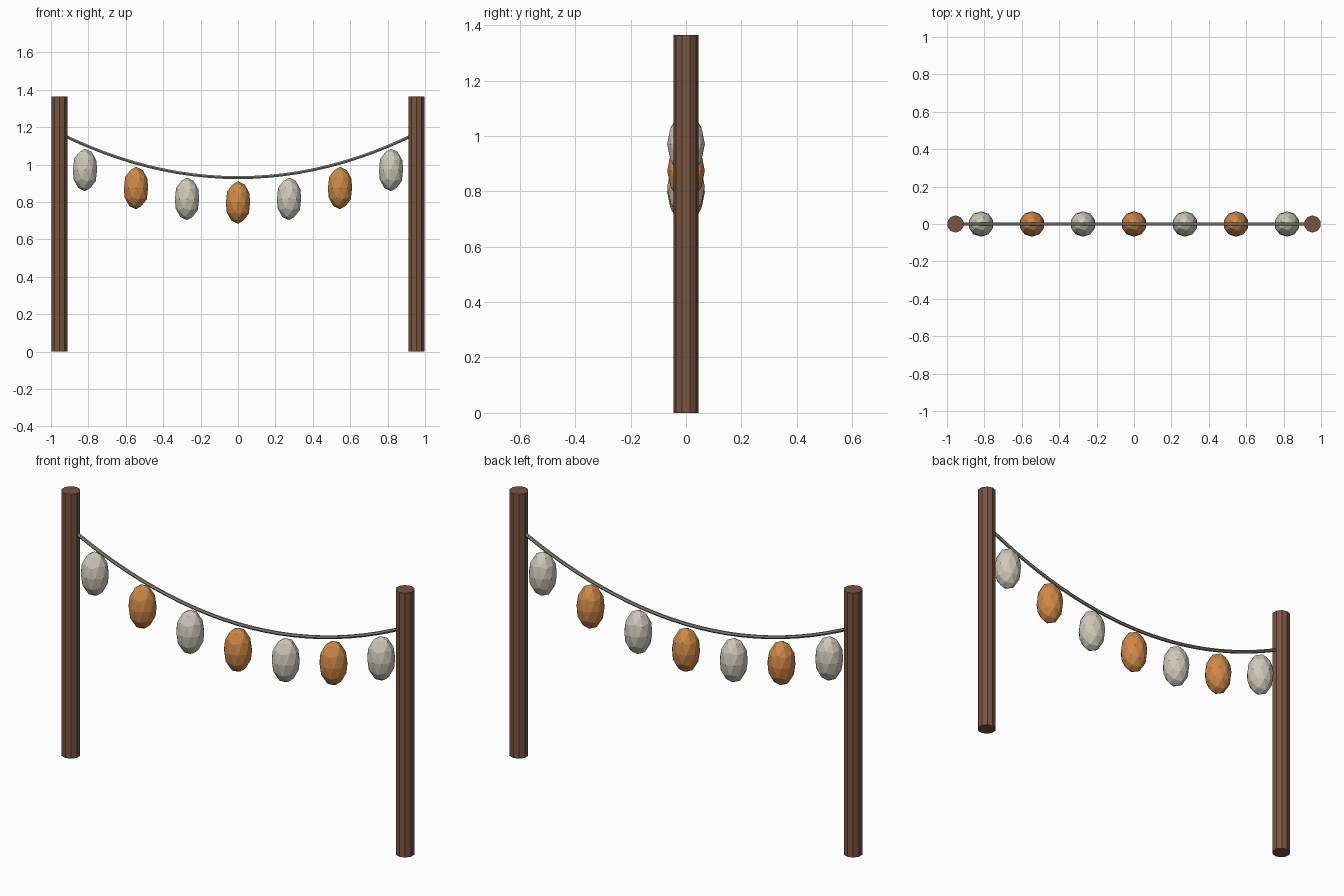
import bpy
import math

old = bpy.data.objects.get("Cube")
if old:
    bpy.data.objects.remove(old, do_unlink=True)


def make_material(name, color):
    mat = bpy.data.materials.new(name)
    mat.use_nodes = True
    mat.diffuse_color = (*color, 1)
    mat.node_tree.nodes["Principled BSDF"].inputs["Base Color"].default_value = (*color, 1)
    return mat


wood = make_material("brown wood", (0.19, 0.09, 0.05))
rope_grey = make_material("rope grey", (0.26, 0.24, 0.20))
cream = make_material("cream paper", (0.62, 0.58, 0.48))
orange = make_material("orange paper", (0.62, 0.25, 0.06))

POST_X, POST_R, POST_H = 0.9545, 0.0455, 1.365
SPACING = POST_X * 2 / 7


def sag(x):
    return 0.93 + 0.26 * x * x


# Posts
for side, label in ((1, "left"), (-1, "right")):
    bpy.ops.mesh.primitive_cylinder_add(vertices=10, radius=POST_R, depth=POST_H,
                                        location=(side * POST_X, 0, POST_H / 2))
    post = bpy.context.object
    post.name = label + "_post"
    post.data.materials.append(wood)

# Sagging rope, swept along a parabola
curve = bpy.data.curves.new("rope", "CURVE")
curve.dimensions = "3D"
curve.bevel_depth = 0.009
curve.bevel_resolution = 1
curve.use_fill_caps = True
steps = 24
spline = curve.splines.new("POLY")
spline.points.add(steps)
for i, point in enumerate(spline.points):
    x = POST_X * (2 * i / steps - 1)
    point.co = (x, 0, sag(x), 1)
spline.use_smooth = False
curve.materials.append(rope_grey)
rope = bpy.data.objects.new("rope", curve)
bpy.context.collection.objects.link(rope)

# Faceted lanterns hanging below the rope
for i in range(-3, 4):
    x = i * SPACING
    bpy.ops.mesh.primitive_ico_sphere_add(subdivisions=2, radius=1,
                                          location=(x, 0, sag(x) - 0.133))
    lantern = bpy.context.object
    lantern.name = f"lantern_{i + 4}"
    lantern.scale = (0.068, 0.068, 0.1135)
    lantern.data.materials.append(cream if i % 2 else orange)
